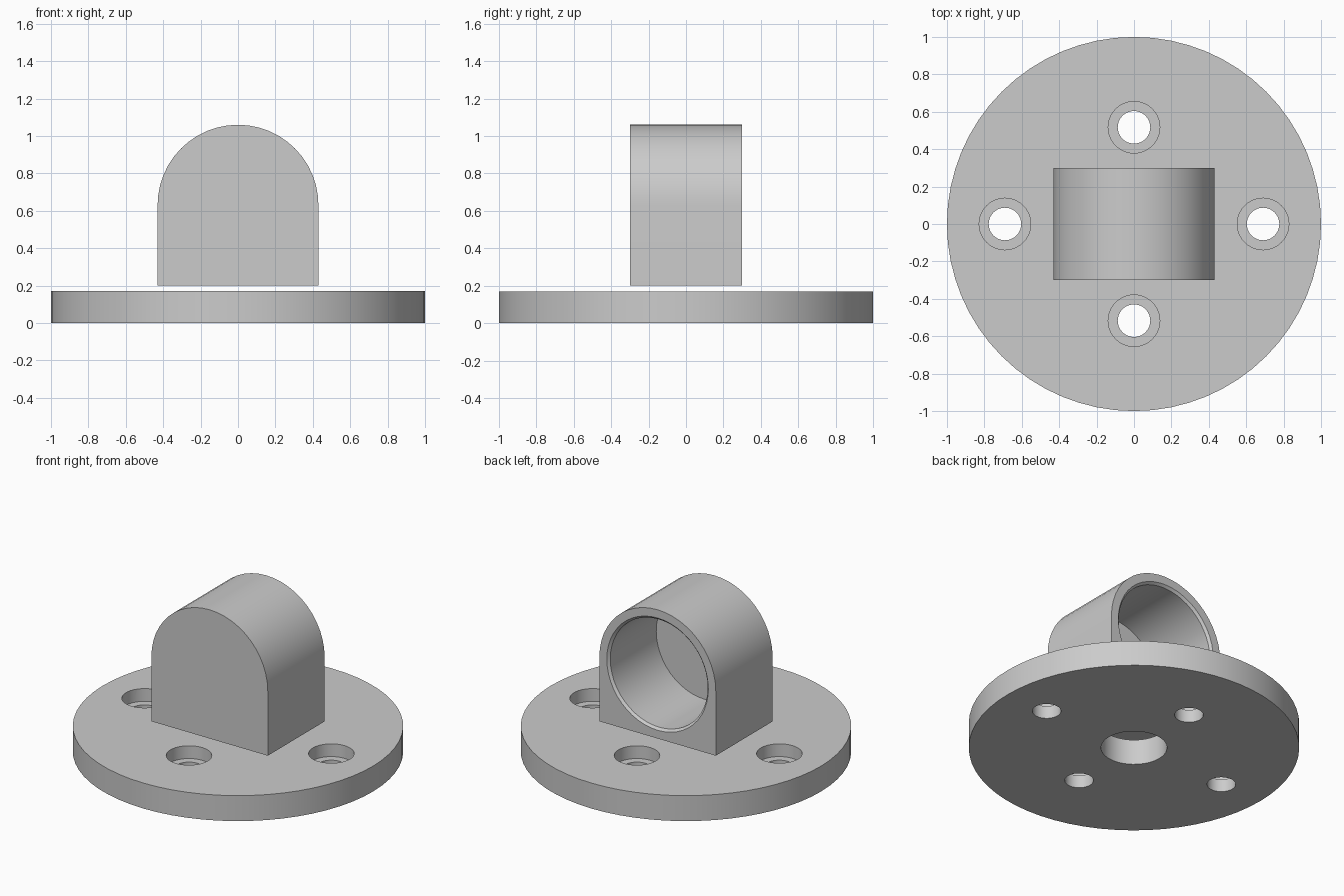
import bpy, bmesh, math
from mathutils import Matrix

if "Cube" in bpy.data.objects:
    bpy.data.objects.remove(bpy.data.objects["Cube"])

grey = bpy.data.materials.new("plain_grey")
grey.use_nodes = True
COLOUR = (0.6, 0.6, 0.6, 1)
grey.diffuse_color = COLOUR
grey.node_tree.nodes["Principled BSDF"].inputs["Base Color"].default_value = COLOUR


def make_object(name, bm):
    bmesh.ops.recalc_face_normals(bm, faces=bm.faces)
    mesh = bpy.data.meshes.new(name)
    bm.to_mesh(mesh)
    bm.free()
    mesh.materials.append(grey)
    obj = bpy.data.objects.new(name, mesh)
    bpy.context.collection.objects.link(obj)
    return obj


def turned(name, profile, sides, place=Matrix()):
    """Closed solid of revolution about z from (radius, height) rings."""
    bm = bmesh.new()
    rings = [[bm.verts.new((r * math.cos(math.tau * i / sides),
                            r * math.sin(math.tau * i / sides), z))
              for i in range(sides)] for r, z in profile]
    for a, b in zip(rings, rings[1:]):
        for i in range(sides):
            j = (i + 1) % sides
            bm.faces.new((a[i], a[j], b[j], b[i]))
    bm.faces.new(rings[0])
    bm.faces.new(rings[-1])
    bm.transform(place)
    return make_object(name, bm)


def cut(target, cutter):
    cutter.hide_render = True
    mod = target.modifiers.new("cut", "BOOLEAN")
    mod.operation = "DIFFERENCE"
    mod.solver = "EXACT"
    mod.object = cutter
    bpy.context.view_layer.objects.active = target
    bpy.ops.object.modifier_apply(modifier=mod.name)
    bpy.data.objects.remove(cutter)


def shade(obj):
    bpy.ops.object.select_all(action="DESELECT")
    obj.select_set(True)
    bpy.context.view_layer.objects.active = obj
    bpy.ops.object.shade_smooth_by_angle(angle=math.radians(30))


# Round base plate with a centre hole and four counterbored screw holes
THICK = 0.17
plate = turned("base_plate", [(1, 0), (1, THICK)], 64)
cut(plate, turned("centre_hole", [(0.2, -0.1), (0.2, 0.3)], 48))
screw = [(0.087, -0.1), (0.087, 0.085), (0.138, 0.085), (0.138, 0.3)]
for x, y in ((0.69, 0), (-0.69, 0), (0, 0.517), (0, -0.517)):
    cut(plate, turned("screw_hole", screw, 40, Matrix.Translation((x, y, 0))))
shade(plate)

# Arched socket block, floating just above the plate
HALF, BOTTOM, AXIS, DEPTH, ARC = 0.43, 0.2, 0.63, 0.3, 24
outline = [(-HALF, BOTTOM), (HALF, BOTTOM)]
outline += [(HALF * math.cos(math.pi * i / ARC), AXIS + HALF * math.sin(math.pi * i / ARC))
            for i in range(ARC + 1)]
bm = bmesh.new()
front = bm.faces.new([bm.verts.new((x, -DEPTH, z)) for x, z in outline])
grown = bmesh.ops.extrude_face_region(bm, geom=[front], use_keep_orig=True)
bmesh.ops.translate(bm, vec=(0, 2 * DEPTH, 0),
                    verts=[g for g in grown["geom"] if isinstance(g, bmesh.types.BMVert)])
block = make_object("socket_block", bm)

# Blind bore opening at the back, with a chamfered rim
bore = [(0.36, -0.2), (0.36, DEPTH - 0.015), (0.375, DEPTH), (0.375, DEPTH + 0.1)]
cut(block, turned("bore", bore, 48,
                  Matrix.Translation((0, 0, AXIS)) @ Matrix.Rotation(-math.pi / 2, 4, "X")))
shade(block)
